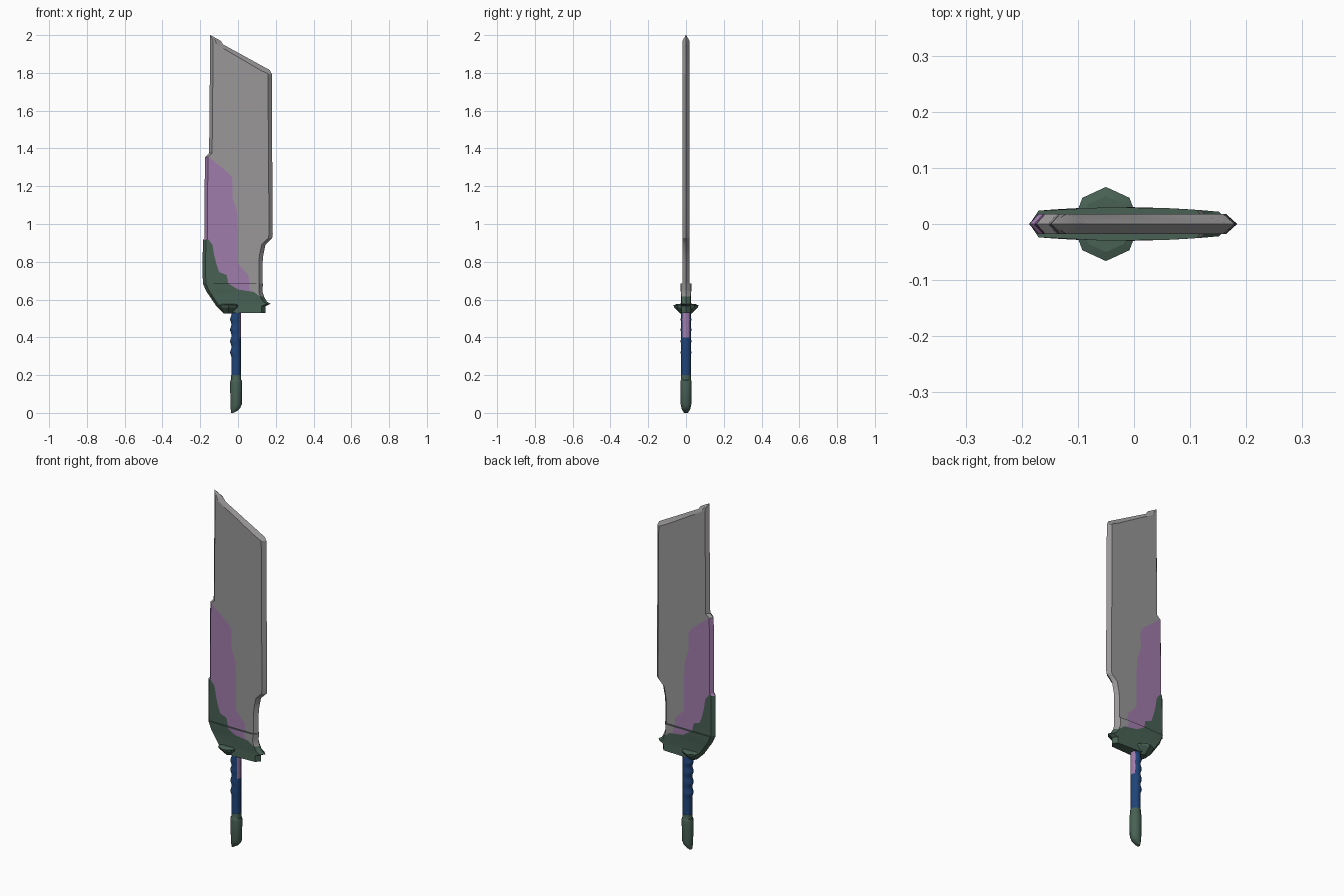
import bpy, bmesh, math

if "Cube" in bpy.data.objects:
    bpy.data.objects.remove(bpy.data.objects["Cube"])


def material(name, rgb):
    m = bpy.data.materials.new(name)
    m.diffuse_color = (*rgb, 1)
    m.use_nodes = True
    m.node_tree.nodes["Principled BSDF"].inputs["Base Color"].default_value = m.diffuse_color
    return m


GRAY, PURPLE, GREEN, BLUE = range(4)
MATS = [material("steel gray", (0.32, 0.31, 0.31)),
        material("dusty purple", (0.35, 0.20, 0.41)),
        material("dark green", (0.065, 0.12, 0.09)),
        material("deep blue", (0.014, 0.058, 0.19))]


def loft(name, rings, colour, angle=30):
    """Skin a stack of rings; colour(column, z, x) picks the material."""
    bm = bmesh.new()
    vs = [[bm.verts.new(p) for p in ring] for ring in rings]
    n = len(rings[0])
    for lo, hi in zip(vs, vs[1:]):
        for j in range(n):
            k = (j + 1) % n
            f = bm.faces.new((lo[j], lo[k], hi[k], hi[j]))
            c = f.calc_center_median()
            f.material_index = colour(j, c.z, c.x)
    for ring in (vs[0], vs[-1]):
        f = bm.faces.new(ring)
        c = f.calc_center_median()
        f.material_index = colour(1, c.z, c.x)
    bmesh.ops.remove_doubles(bm, verts=bm.verts[:], dist=0.0002)
    bmesh.ops.dissolve_degenerate(bm, edges=bm.edges[:], dist=0.0002)
    bmesh.ops.recalc_face_normals(bm, faces=bm.faces[:])
    me = bpy.data.meshes.new(name)
    bm.to_mesh(me)
    bm.free()
    for m in MATS:
        me.materials.append(m)
    ob = bpy.data.objects.new(name, me)
    bpy.context.collection.objects.link(ob)
    bpy.context.view_layer.objects.active = ob
    ob.select_set(True)
    bpy.ops.object.shade_smooth_by_angle(angle=math.radians(angle))
    ob.select_set(False)
    return ob


def slab_ring(row, thick):
    """Flat section with sharp edges, split at the green and purple borders."""
    z, xl, xg, xp, xr = row
    bl = min(0.016, (xr - xl) / 2)
    br = min(0.05 if z > 1.81 else 0.02, (xr - xl) / 2)
    a, b = xl + bl, xr - br
    xg = min(max(xg, a), b)
    xp = min(max(xp, xg), b)
    s = bl / 0.016
    mid = [(x, thick(x) * s) for x in (a, xg, xp, b)]
    return ([(xl, 0, z)] + [(x, -t, z) for x, t in mid] + [(xr, 0, z)]
            + [(x, t, z) for x, t in reversed(mid)])


def slab_colour(j, z, x):
    c = j if j < 5 else 9 - j
    if c == 0:
        return GREEN if z < 0.92 else PURPLE if z < 1.36 else GRAY
    if c == 4:
        return GREEN if z < 0.625 else GRAY
    return (GREEN, PURPLE, GRAY)[c - 1]


# Blade: z, left edge, green border, purple border, right edge
BLADE = [
    (0.68, -0.186, -0.05, 0.06, 0.130), (0.73, -0.187, -0.06, 0.055, 0.130),
    (0.745, -0.187, -0.10, 0.04, 0.130), (0.79, -0.187, -0.115, 0.0, 0.130),
    (0.83, -0.187, -0.125, 0.0, 0.133), (0.89, -0.186, -0.135, 0.0, 0.145),
    (0.915, -0.186, -0.155, 0.0, 0.170), (0.925, -0.178, -1, 0.0, 0.181),
    (0.95, -0.178, -1, 0.0, 0.184), (1.07, -0.178, -1, -0.005, 0.183),
    (1.14, -0.177, -1, -0.03, 0.183), (1.24, -0.176, -1, -0.028, 0.182),
    (1.27, -0.176, -1, -0.05, 0.182), (1.355, -0.174, -1, -0.155, 0.181),
    (1.375, -0.153, -1, -1, 0.181), (1.795, -0.149, -1, -1, 0.179),
    (1.815, -0.149, -1, -1, 0.168), (1.95, -0.148, -1, -1, -0.078),
    (1.97, -0.148, -1, -1, -0.092), (2.0, -0.148, -1, -1, -0.146)]
loft("blade", [slab_ring(r, lambda x: 0.018) for r in BLADE], slab_colour)

# Guard collar: thicker, bulging sleeve with ragged right-hand spikes
COLLAR = [
    (0.53, -0.03, 1, 1, 0.145), (0.55, -0.10, 1, 1, 0.145),
    (0.565, -0.115, 1, 1, 0.145), (0.577, -0.122, 1, 1, 0.172),
    (0.59, -0.132, 1, 1, 0.152), (0.615, -0.148, 0.12, 0.12, 0.138),
    (0.64, -0.166, 0.085, 0.085, 0.130), (0.653, -0.172, 0.0, 0.06, 0.130),
    (0.685, -0.186, -0.05, 0.06, 0.132)]
loft("guard_collar",
     [slab_ring(r, lambda x: 0.022 + 0.008 * (1 - ((x + 0.02) / 0.17) ** 2)) for r in COLLAR],
     slab_colour)


def oval(z, cx, rx, ry, n=16, turn=0.0):
    return [(cx + rx * math.cos(turn + 2 * math.pi * i / n),
             ry * math.sin(turn + 2 * math.pi * i / n), z) for i in range(n)]


# Octagonal hand guard flaring upward
loft("hand_guard", [oval(z, -0.05, r * 0.9, r, 8) for z, r in
                    ((0.525, 0.028), (0.558, 0.062), (0.57, 0.066), (0.576, 0.05))],
     lambda j, z, x: GREEN, 20)

# Grip with finger bumps on its left side
grip = []
for i in range(31):
    z = 0.19 + 0.35 * i / 30
    bump = max(0.008 * math.exp(-((z - b) / 0.013) ** 2) for b in (0.32, 0.38, 0.44, 0.495))
    grip.append(oval(z, -0.01 - bump / 2, 0.025 + bump / 2, 0.026 + bump * 0.3))
loft("grip", grip, lambda j, z, x: PURPLE if z > 0.40 and x > 0.006 else BLUE)

# Pommel with collar and slanted rounded end
POMMEL = [(0.0, -0.030, 0.006, 0.010), (0.012, -0.020, 0.018, 0.018),
          (0.025, -0.014, 0.025, 0.024), (0.045, -0.010, 0.030, 0.028),
          (0.16, -0.010, 0.032, 0.030), (0.172, -0.010, 0.030, 0.028),
          (0.174, -0.010, 0.027, 0.027), (0.20, -0.010, 0.027, 0.027)]
loft("pommel", [oval(*p) for p in POMMEL], lambda j, z, x: GREEN)
